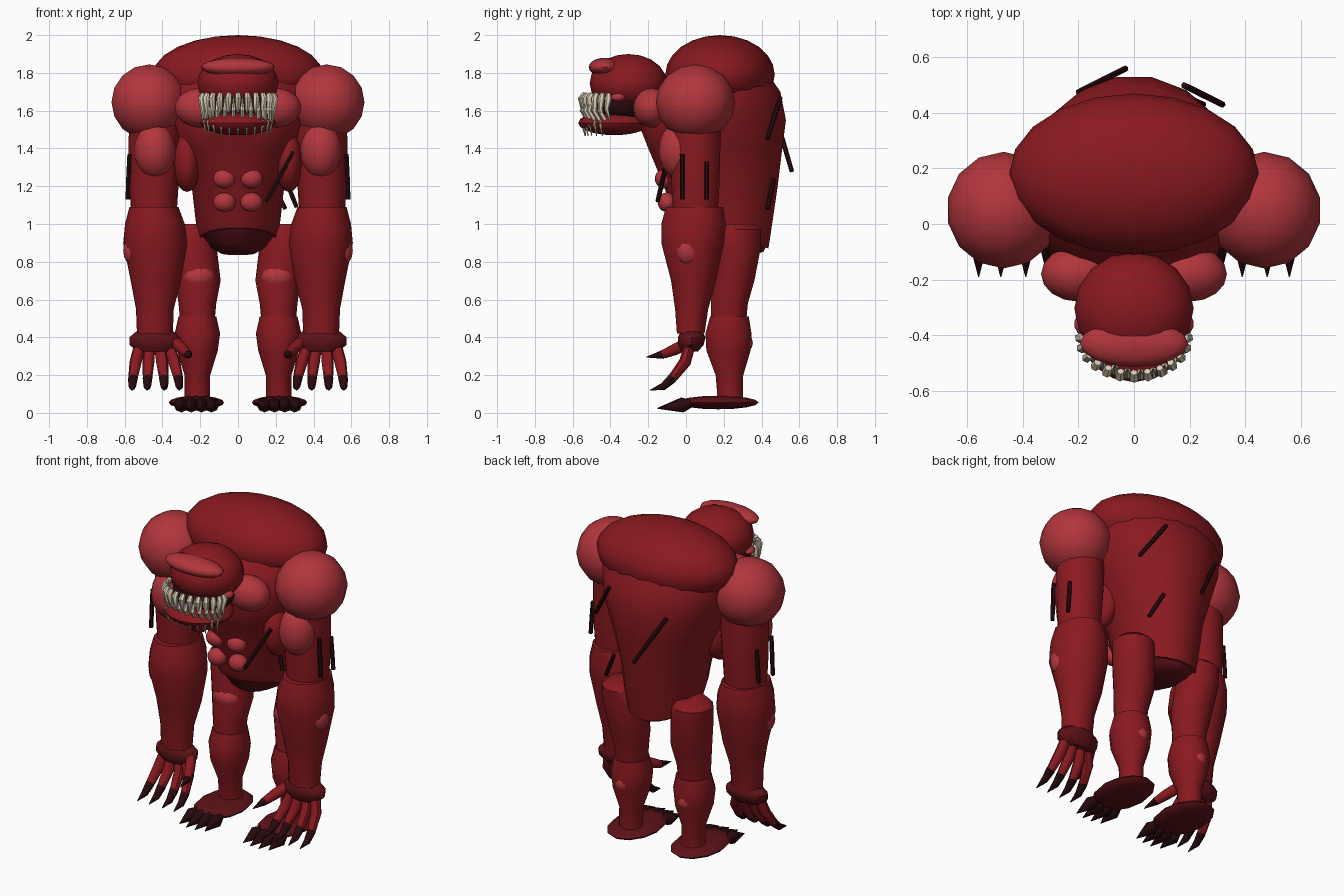
import bpy, bmesh, math
from mathutils import Vector, Matrix


def material(name, rgb):
    m = bpy.data.materials.new(name)
    m.diffuse_color = (*rgb, 1)
    return m


RED = material("deep_red", (0.25, 0.01, 0.014))
PINK = material("raw_red", (0.44, 0.036, 0.045))
DARK = material("dark_claw", (0.022, 0.003, 0.004))
MAROON = material("maroon", (0.11, 0.006, 0.009))
BONE = material("bone", (0.72, 0.64, 0.48))


def finish(name, bm, mat, mirror):
    bmesh.ops.recalc_face_normals(bm, faces=bm.faces)
    me = bpy.data.meshes.new(name)
    bm.to_mesh(me)
    bm.free()
    ob = bpy.data.objects.new(name, me)
    bpy.context.collection.objects.link(ob)
    me.materials.append(mat)
    if mirror:
        ob.modifiers.new("mirror", 'MIRROR').use_mirror_merge = False
    bpy.ops.object.select_all(action='DESELECT')
    ob.select_set(True)
    bpy.context.view_layer.objects.active = ob
    bpy.ops.object.shade_smooth_by_angle(angle=math.radians(45))
    return ob


def blob(name, c, r, mat=RED, mirror=False, seg=16, rings=10):
    bm = bmesh.new()
    M = Matrix.Translation(c) @ Matrix.Diagonal((*r, 1))
    bmesh.ops.create_uvsphere(bm, u_segments=seg, v_segments=rings, radius=1, matrix=M)
    return finish(name, bm, mat, mirror)


def skin(bm, rings):
    n = len(rings[0])
    for a, b in zip(rings, rings[1:]):
        for i in range(n):
            j = (i + 1) % n
            bm.faces.new((a[i], a[j], b[j], b[i]))
    bm.faces.new(rings[0][::-1])
    bm.faces.new(rings[-1])


def loft(name, sections, mat=RED, mirror=False, n=14):
    """sections: (cx, cy, z, rx, ry[, z drop at the back])"""
    bm = bmesh.new()
    rings = []
    for cx, cy, z, rx, ry, *drop in sections:
        d = drop[0] if drop else 0
        rings.append([bm.verts.new((cx + rx * math.cos(t), cy + ry * math.sin(t),
                                    z - d * math.sin(t)))
                      for t in (2 * math.pi * i / n for i in range(n))])
    skin(bm, rings)
    return finish(name, bm, mat, mirror)


def add_tube(bm, pts, radii, n=8):
    pts = [Vector(p) for p in pts]
    rings = []
    for i, (p, r) in enumerate(zip(pts, radii)):
        d = pts[min(i + 1, len(pts) - 1)] - pts[max(i - 1, 0)]
        u = d.cross(Vector((1, 0.05, 0))).normalized()
        v = d.normalized().cross(u)
        rings.append([bm.verts.new(p + r * (u * math.cos(2 * math.pi * k / n)
                                            + v * math.sin(2 * math.pi * k / n)))
                      for k in range(n)])
    skin(bm, rings)


def tubes(name, items, mat, mirror=False, n=8):
    bm = bmesh.new()
    for pts, radii in items:
        add_tube(bm, pts, radii, n)
    return finish(name, bm, mat, mirror)


# Torso (lower end slants down to the back), hump and muscles
loft("torso", [(0, 0.195, 0.925, 0.205, 0.245, 0.055), (0, 0.19, 1.0, 0.222, 0.265, 0.035),
               (0, 0.185, 1.2, 0.245, 0.305), (0, 0.155, 1.4, 0.32, 0.36),
               (0, 0.135, 1.55, 0.38, 0.40), (0, 0.17, 1.7, 0.40, 0.335),
               (0, 0.18, 1.82, 0.36, 0.24)], n=18)
loft("pelvis", [(0, 0.22, 0.845, 0.09, 0.15, 0.01), (0, 0.215, 0.875, 0.145, 0.2, 0.02),
                (0, 0.195, 0.93, 0.19, 0.23, 0.05)], MAROON, n=18)
blob("shoulder_hump", (0, 0.18, 1.79), (0.45, 0.29, 0.21), seg=20, rings=12)
blob("chest_lobe", (0.2, -0.18, 1.615), (0.135, 0.1, 0.105), PINK, True)
blob("side_muscle", (0.27, 0.03, 1.33), (0.075, 0.13, 0.16), RED, True)
for z, y in ((1.24, -0.115), (1.115, -0.1)):
    blob("belly_muscle", (0.072, y, z), (0.06, 0.05, 0.052), PINK, True)

# Head
blob("neck", (0, -0.14, 1.61), (0.17, 0.2, 0.13))
blob("cranium", (0, -0.305, 1.745), (0.215, 0.205, 0.155))
blob("brow", (0, -0.43, 1.83), (0.195, 0.085, 0.05), PINK)
blob("mouth_cavity", (0, -0.34, 1.63), (0.185, 0.16, 0.1), DARK)
blob("lower_jaw", (0, -0.38, 1.535), (0.2, 0.19, 0.065))
blob("cheek", (0.185, -0.36, 1.67), (0.03, 0.04, 0.022), PINK, True, 10, 6)
upper, lower = [], []
for i in range(13):
    a = math.radians(-90 + 15 * i)
    s, c = math.sin(a), math.cos(a)
    x, y = 0.185 * s, -0.41 - 0.125 * c
    tip = 1.56 if abs(s) > 0.6 else 1.60
    upper.append([[(x, y, 1.69), (x * 1.06, y - 0.02 * c, 1.665), (x * 1.02, y - 0.01, 1.61),
                   (x, y + 0.01, tip - 0.02)], [0.013, 0.018, 0.013, 0.002]])
    if 0 < i < 12:
        lower.append([[(x, y - 0.01, 1.55), (x * 0.98, y - 0.01, 1.52), (x * 0.95, y, 1.465)],
                      [0.008, 0.007, 0.002]])
        x2 = 0.18 * math.sin(a + 0.13)
        lower.append([[(x2, y + 0.015, 1.55), (x2, y - 0.015, 1.60), (x2, y + 0.01, 1.68)],
                      [0.012, 0.013, 0.002]])
tubes("upper_teeth", upper, BONE, n=6)
tubes("lower_teeth", lower, BONE, n=6)

# Arms
blob("shoulder", (0.47, 0.05, 1.645), (0.205, 0.21, 0.2), PINK, True, 14, 8)
loft("upper_arm", [(0.44, 0.05, 1.6, 0.135, 0.14), (0.44, 0.05, 1.4, 0.14, 0.135),
                   (0.445, 0.05, 1.2, 0.13, 0.13), (0.445, 0.05, 1.05, 0.12, 0.12)], RED, True)
blob("biceps", (0.44, -0.035, 1.39), (0.11, 0.11, 0.15), PINK, True)
loft("forearm", [(0.445, 0.045, 1.09, 0.13, 0.155), (0.44, 0.04, 1.0, 0.158, 0.175),
                 (0.438, 0.035, 0.9, 0.17, 0.17), (0.435, 0.04, 0.7, 0.133, 0.122),
                 (0.44, 0.03, 0.55, 0.1, 0.09), (0.44, 0.025, 0.42, 0.095, 0.075)], RED, True)
blob("forearm_patch", (0.55, 0.01, 0.86), (0.058, 0.065, 0.08), PINK, True, 12, 8)
loft("wrist_cuff", [(0.44, 0.03, 0.43, 0.1, 0.06), (0.44, 0.03, 0.40, 0.135, 0.075),
                    (0.44, 0.025, 0.36, 0.135, 0.07), (0.44, 0.02, 0.325, 0.09, 0.045)], MAROON, True)

# Fingers with claws
fingers, claws = [], []
for bx, tx in ((0.52, 0.56), (0.468, 0.48), (0.415, 0.39), (0.37, 0.31)):
    p = [(bx + (tx - bx) * t, y, z) for t, y, z in
         ((0, 0.02, 0.36), (0.55, -0.005, 0.27), (0.9, -0.07, 0.185), (1, -0.19, 0.12))]
    fingers.append([p[:3], [0.03, 0.032, 0.025]])
    claws.append([[p[2], (tx, -0.12, 0.14), p[3]], [0.026, 0.02, 0.002]])
thumb = [(0.33, 0.01, 0.37), (0.29, -0.06, 0.335), (0.265, -0.12, 0.31), (0.25, -0.21, 0.295)]
fingers.append([thumb[:3], [0.032, 0.03, 0.023]])
claws.append([thumb[2:], [0.024, 0.002]])
tubes("fingers", fingers, RED, True)
tubes("finger_claws", claws, DARK, True)

# Legs and feet
loft("thigh", [(0.235, 0.275, 1.0, 0.09, 0.09), (0.24, 0.28, 0.97, 0.12, 0.12),
               (0.235, 0.275, 0.88, 0.122, 0.125), (0.212, 0.25, 0.7, 0.12, 0.115),
               (0.215, 0.23, 0.58, 0.1, 0.1), (0.215, 0.225, 0.47, 0.09, 0.095)], RED, True)
blob("thigh_patch", (0.21, 0.195, 0.72), (0.09, 0.068, 0.07), PINK, True, 12, 8)
loft("shin", [(0.215, 0.23, 0.51, 0.1, 0.105), (0.215, 0.225, 0.42, 0.12, 0.125),
              (0.215, 0.225, 0.33, 0.108, 0.12), (0.215, 0.23, 0.2, 0.068, 0.075),
              (0.215, 0.235, 0.06, 0.068, 0.068)], RED, True)
blob("calf_patch", (0.215, 0.288, 0.37), (0.06, 0.066, 0.06), PINK, True, 12, 8)
blob("foot", (0.22, 0.17, 0.055), (0.147, 0.215, 0.036), MAROON, True, 12, 8)
tubes("toe_claws", [[[(0.22 + d, 0.03, 0.05), (0.22 + d, -0.02, 0.042),
                      (0.22 + d * 1.1, -0.16 + abs(d) * 0.3, 0.024)], [0.02, 0.04, 0.002]]
                    for d in (-0.08, -0.027, 0.027, 0.08)], DARK, True)


# Dark spines stuck in arms, belly and back
def rod(a, b):
    a, b = Vector(a), Vector(b)
    return [[a, (a + b) / 2, b], [0.012, 0.013, 0.012]]


tubes("arm_spines", [rod((0.575, -0.02, 1.37), (0.585, -0.02, 1.13)),
                     rod((0.565, 0.11, 1.33), (0.58, 0.11, 1.13))], DARK, True, 6)
tubes("body_spines", [rod((0.29, -0.09, 1.38), (0.15, -0.15, 1.12)),
                      rod((0.27, 0.02, 1.19), (0.31, 0.0, 1.09)),
                      rod((-0.2, 0.475, 1.57), (-0.03, 0.56, 1.28)),
                      rod((0.18, 0.5, 1.67), (0.32, 0.43, 1.45)),
                      rod((0.17, 0.465, 1.24), (0.25, 0.43, 1.08))], DARK, False, 6)
